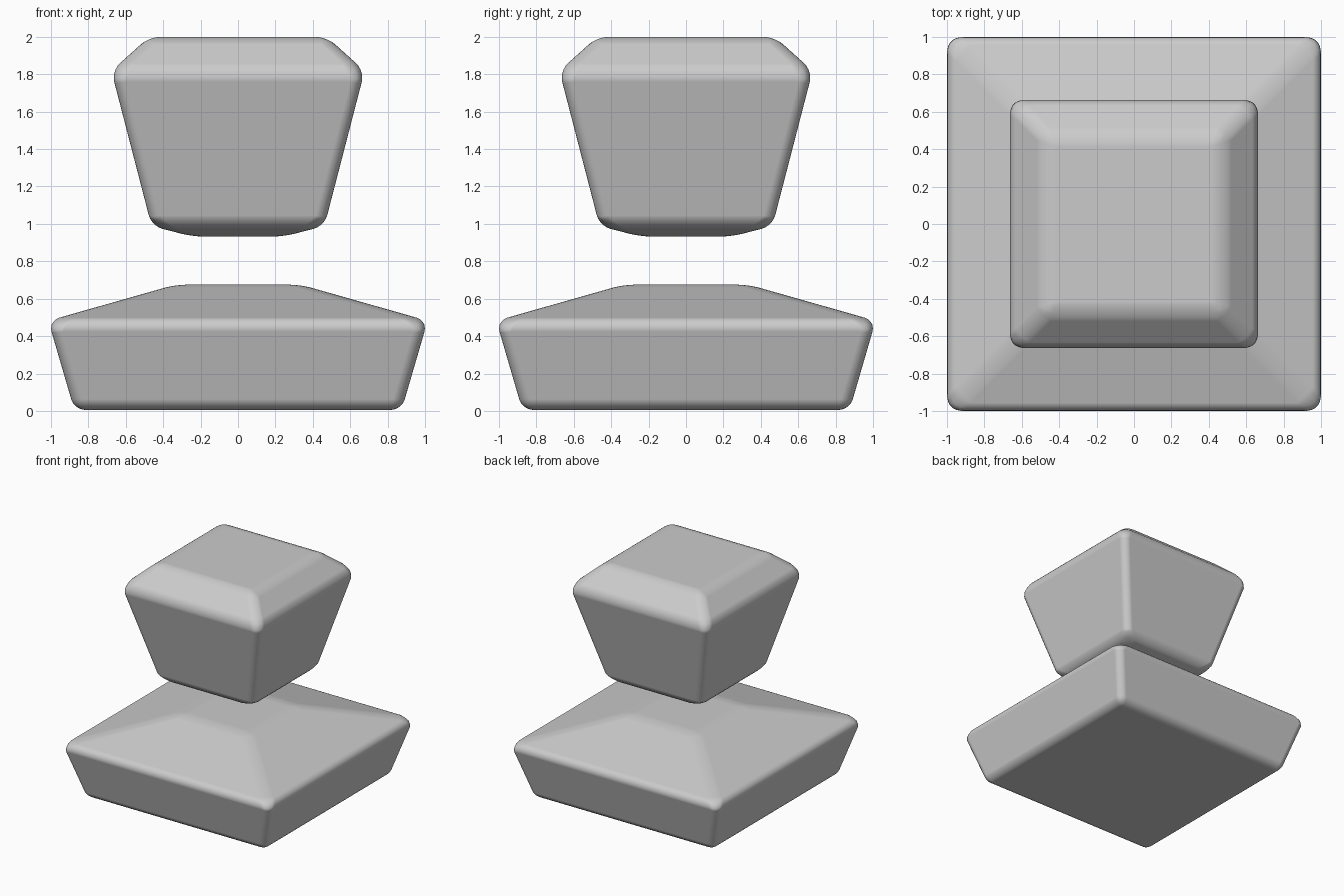
import bpy, bmesh

if "Cube" in bpy.data.objects:
    bpy.data.objects.remove(bpy.data.objects["Cube"])


def faceted_block(name, rings, bevel=0.06):
    """Stack square rings (half width, height), cap the ends, round the edges."""
    bm = bmesh.new()
    loops = []
    for r, z in rings:
        loops.append([bm.verts.new((sx * r, sy * r, z))
                      for sx, sy in ((-1, -1), (1, -1), (1, 1), (-1, 1))])
    for lower, upper in zip(loops, loops[1:]):
        for i in range(4):
            j = (i + 1) % 4
            bm.faces.new((lower[i], lower[j], upper[j], upper[i]))
    bm.faces.new(loops[0][::-1])
    bm.faces.new(loops[-1])
    bmesh.ops.recalc_face_normals(bm, faces=bm.faces[:])
    bmesh.ops.bevel(bm, geom=bm.edges[:], offset=bevel, offset_type='OFFSET',
                    segments=5, profile=0.5, affect='EDGES', clamp_overlap=True)
    for f in bm.faces:
        f.smooth = True
    mesh = bpy.data.meshes.new(name)
    bm.to_mesh(mesh)
    bm.free()
    obj = bpy.data.objects.new(name, mesh)
    bpy.context.collection.objects.link(obj)
    # Keep the broad facets flat while the rounded edges stay smooth
    mod = obj.modifiers.new("flat_facets", 'WEIGHTED_NORMAL')
    mod.weight = 100
    return obj


# Wide base block with a shallow sloping top
faceted_block("base_block", [(0.875, 0.005), (1.014, 0.482), (0.335, 0.675)])

# Floating upper block, tapering downwards, with chamfered top and bottom
faceted_block("upper_block", [(0.24, 0.932), (0.462, 0.988),
                              (0.677, 1.818), (0.475, 2.0)])
